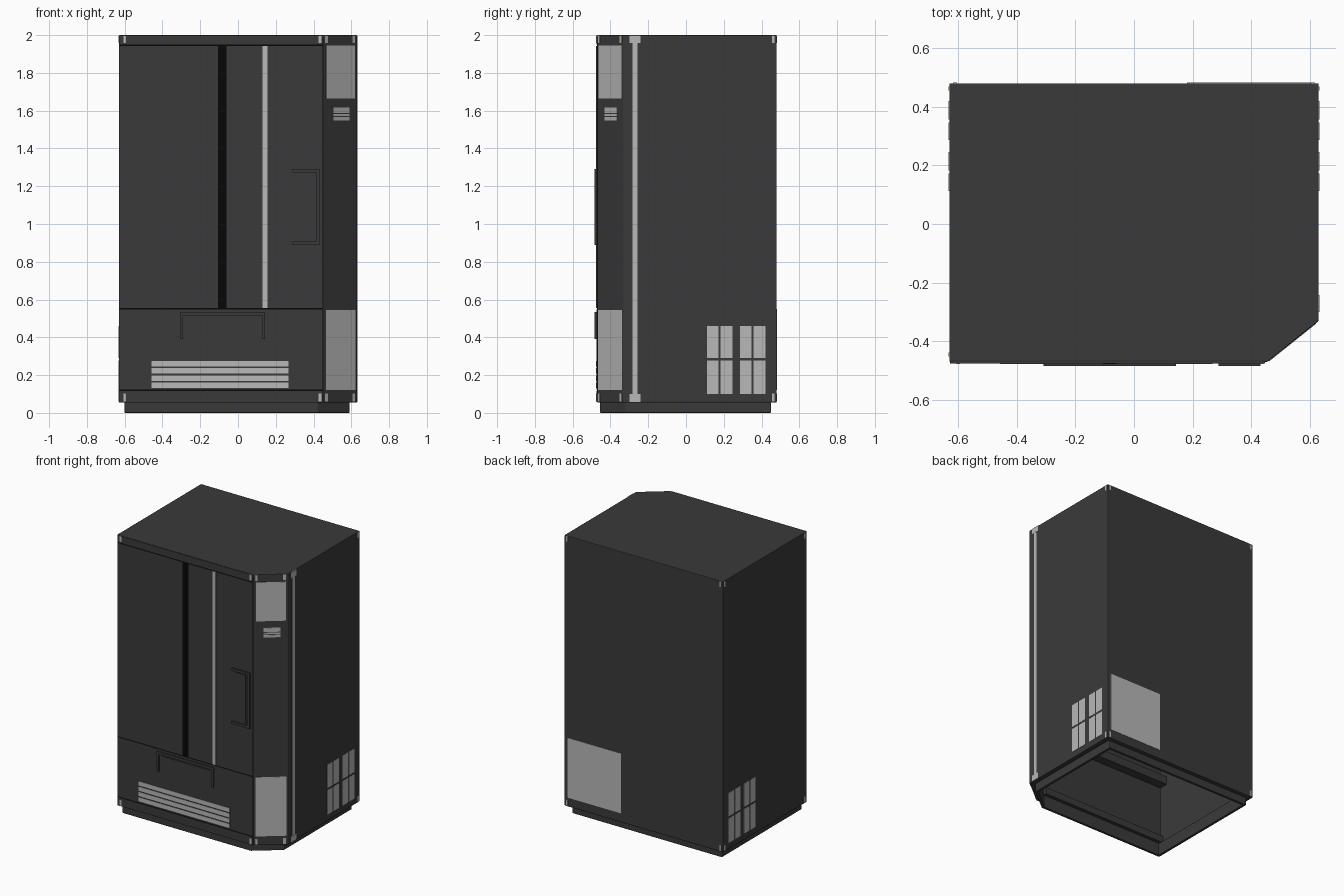
import bpy, bmesh
from mathutils import Vector

default = bpy.data.objects.get("Cube")
if default:
    bpy.data.objects.remove(default)


def material(name, value):
    m = bpy.data.materials.new(name)
    m.use_nodes = True
    colour = (value, value, value, 1)
    m.diffuse_color = colour
    m.node_tree.nodes["Principled BSDF"].inputs["Base Color"].default_value = colour
    return m


CHARCOAL = material("charcoal", 0.042)
BLACK = material("black", 0.002)
GREY = material("light_grey", 0.48)

# Each face: origin, direction of u, outward normal
FACES = {
    "front": (Vector((0, -0.47, 0)), Vector((1, 0, 0)), Vector((0, -1, 0))),
    "right": (Vector((0.63, 0, 0)), Vector((0, 1, 0)), Vector((1, 0, 0))),
    "back": (Vector((0, 0.48, 0)), Vector((1, 0, 0)), Vector((0, 1, 0))),
    "left": (Vector((-0.63, 0, 0)), Vector((0, 1, 0)), Vector((-1, 0, 0))),
    # on the cut corner u runs along x
    "corner": (Vector((0, -0.835, 0)), Vector((1, 0.8, 0)), Vector((0.8, -1, 0)).normalized()),
}


def finish(name, bm, mat):
    bmesh.ops.recalc_face_normals(bm, faces=bm.faces)
    mesh = bpy.data.meshes.new(name)
    bm.to_mesh(mesh)
    bm.free()
    mesh.materials.append(mat)
    obj = bpy.data.objects.new(name, mesh)
    bpy.context.collection.objects.link(obj)
    return obj


def plate(name, face, u0, u1, z0, z1, mat, height=0.002, start=-0.003):
    """Box lying on one cabinet face."""
    origin, along, normal = FACES[face]
    bm = bmesh.new()
    bmesh.ops.create_cube(bm, size=1)
    for v in bm.verts:
        u = u0 if v.co.x < 0 else u1
        z = z0 if v.co.z < 0 else z1
        d = start if v.co.y < 0 else height
        v.co = origin + along * u + normal * d + Vector((0, 0, z))
    return finish(name, bm, mat)


def shell(name, outline, z0, z1, thickness, closed_top):
    """Hollow prism, open underneath."""
    bm = bmesh.new()
    low = [bm.verts.new((x, y, z0)) for x, y in outline]
    high = [bm.verts.new((x, y, z1)) for x, y in outline]
    n = len(outline)
    for i in range(n):
        j = (i + 1) % n
        bm.faces.new((low[i], low[j], high[j], high[i]))
    if closed_top:
        bm.faces.new(high)
    obj = finish(name, bm, CHARCOAL)
    solid = obj.modifiers.new("walls", "SOLIDIFY")
    solid.thickness = thickness
    solid.offset = -1
    solid.use_even_offset = True
    bevel = obj.modifiers.new("edges", "BEVEL")
    bevel.width = 0.004
    bevel.segments = 2
    return obj


# Cabinet and recessed plinth
shell("cabinet", [(-0.63, -0.47), (0.456, -0.47), (0.63, -0.331), (0.63, 0.48), (-0.63, 0.48)],
      0.055, 2, 0.035, True)
shell("plinth", [(-0.6, -0.455), (0.42, -0.455), (0.59, -0.32), (0.59, 0.45), (-0.6, 0.45)],
      0, 0.09, 0.02, False)

# Front panels with narrow gaps between them
for name, z0, z1 in (("top_band", 1.949, 1.998), ("upper_door", 0.554, 1.943),
                     ("lower_door", 0.123, 0.548), ("bottom_band", 0.057, 0.117)):
    plate(name, "front", -0.627, 0.447, z0, z1, CHARCOAL, 0.005)
for z in (0.12, 0.551, 1.946):
    plate("door_gap", "front", -0.627, 0.447, z - 0.003, z + 0.003, BLACK, 0.001)
plate("door_side_gap", "front", 0.447, 0.453, 0.06, 1.99, BLACK, 0.001)

# Door strips
plate("dark_strip", "front", -0.106, -0.06, 0.554, 1.943, BLACK, 0.007)
plate("light_strip", "front", 0.13, 0.156, 0.554, 1.943, GREY, 0.007)

# Upper door handle: open bracket around a pull panel
for u0, u1, z0, z1 in ((0.412, 0.432, 0.89, 1.29), (0.288, 0.432, 1.272, 1.29),
                       (0.288, 0.432, 0.89, 0.908)):
    plate("door_handle", "front", u0, u1, z0, z1, CHARCOAL, 0.015)
plate("door_handle_panel", "front", 0.308, 0.396, 0.915, 1.265, CHARCOAL, 0.008)

# Lower door handle
for u0, u1, z0, z1 in ((-0.308, 0.143, 0.515, 0.533), (-0.308, -0.292, 0.39, 0.533),
                       (0.127, 0.143, 0.39, 0.533)):
    plate("drawer_handle", "front", u0, u1, z0, z1, CHARCOAL, 0.014)
plate("drawer_handle_panel", "front", -0.28, 0.115, 0.405, 0.505, CHARCOAL, 0.008)

# Front vent slats
for i in range(4):
    z = 0.132 + i * 0.038
    plate("front_vent_slat", "front", -0.457, 0.268, z, z + 0.029, GREY, 0.007)

# Cut-corner panels and card slot
plate("corner_upper_panel", "corner", 0.467, 0.618, 1.665, 1.945, GREY)
plate("corner_lower_panel", "corner", 0.465, 0.621, 0.12, 0.545, GREY)
for z0, z1 in ((1.548, 1.566), (1.571, 1.582), (1.587, 1.617)):
    plate("card_slot", "corner", 0.505, 0.59, z0, z1, GREY)

# Side strip with wider end caps
plate("side_strip", "right", -0.284, -0.257, 0.06, 1.998, GREY)
for z0, z1 in ((0.057, 0.1), (1.957, 1.998)):
    plate("side_strip_cap", "right", -0.3, -0.242, z0, z1, GREY, 0.003)

# Side grilles on both sides
for side in ("left", "right"):
    for u0, u1 in ((0.112, 0.172), (0.182, 0.245), (0.286, 0.347), (0.357, 0.42)):
        for z0, z1 in ((0.1, 0.277), (0.291, 0.46)):
            plate("side_grille", side, u0, u1, z0, z1, GREY)

# Rear service panel
plate("rear_panel", "back", 0.18, 0.605, 0.12, 0.55, GREY)

# Small fasteners at the top and bottom of each corner
for z0, z1 in ((0.06, 0.103), (1.957, 1.997)):
    for face, places in (("front", (-0.6, 0.434)), ("corner", (0.467, 0.612)),
                         ("right", (0.462,)), ("left", (-0.445, 0.462)),
                         ("back", (-0.61, 0.61))):
        for u in places:
            plate("corner_fastener", face, u - 0.007, u + 0.007, z0, z1, GREY,
                  0.007 if face == "front" else 0.002)

# Inner cross rails behind the front
plate("inner_upper_rail", "front", -0.6, 0.44, 0.52, 0.58, CHARCOAL, -0.03, -0.1)
plate("inner_lower_rail", "front", -0.6, 0.42, 0.09, 0.14, CHARCOAL, -0.03, -0.06)
